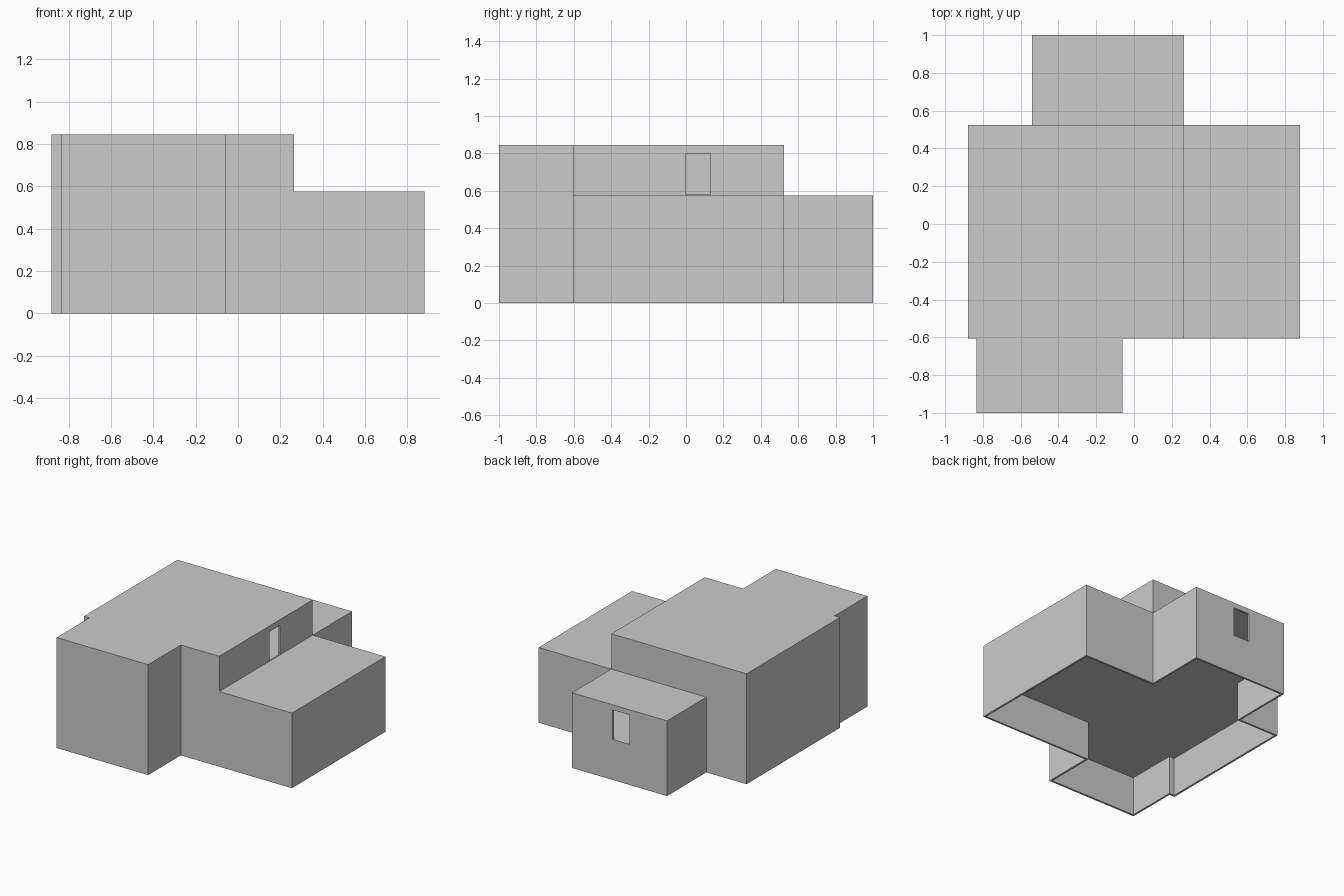
import bpy, bmesh

if "Cube" in bpy.data.objects:
    bpy.data.objects.remove(bpy.data.objects["Cube"])

WALL = 0.015      # wall thickness
ROOF_LOW, ROOF_HIGH = 0.575, 0.845
FLOOR_1, FLOOR_2 = 0.31, 0.58

# footprints, counter-clockwise
LOWER = [(-.88, -.605), (-.835, -.605), (-.835, -1), (-.06, -1), (-.06, -.605),
         (.88, -.605), (.88, .525), (.265, .525), (.265, 1), (-.54, 1),
         (-.54, .525), (-.88, .525)]
UPPER = LOWER[:5] + [(.265, -.605), (.265, .525), (-.88, .525)]


def prism(name, outline, z0, z1):
    bm = bmesh.new()
    base = bm.faces.new([bm.verts.new((x, y, z0)) for x, y in outline])
    top = bmesh.ops.extrude_face_region(bm, geom=[base])
    verts = [g for g in top["geom"] if isinstance(g, bmesh.types.BMVert)]
    bmesh.ops.translate(bm, verts=verts, vec=(0, 0, z1 - z0))
    bmesh.ops.recalc_face_normals(bm, faces=bm.faces)
    mesh = bpy.data.meshes.new(name)
    bm.to_mesh(mesh)
    bm.free()
    ob = bpy.data.objects.new(name, mesh)
    bpy.context.collection.objects.link(ob)
    return ob


def inset(outline, d):
    """Move every edge of a right-angled outline inward by d."""
    sign = lambda v: (v > 1e-6) - (v < -1e-6)
    pts = []
    for i, (x, y) in enumerate(outline):
        px, py = outline[i - 1]
        nx, ny = outline[(i + 1) % len(outline)]
        ox = -sign(y - py) - sign(ny - y)
        oy = sign(x - px) + sign(nx - x)
        pts.append((x + d * ox, y + d * oy))
    return pts


def rect(x0, x1, y0, y1):
    return [(x0, y0), (x1, y0), (x1, y1), (x0, y1)]


def combine(target, other, operation):
    other.hide_render = True
    mod = target.modifiers.new("bool", 'BOOLEAN')
    mod.operation, mod.object, mod.solver = operation, other, 'EXACT'
    bpy.context.view_layer.objects.active = target
    bpy.ops.object.modifier_apply(modifier=mod.name)
    bpy.data.objects.remove(other)


# outer mass: low wings plus tall main block
house = prism("building_shell", LOWER, 0, ROOF_LOW)
combine(house, prism("tall_block", UPPER, 0, ROOF_HIGH), 'UNION')

# hollow storeys, the lowest open underneath
cutters = [
    prism("ground_void", inset(LOWER, WALL), -.1, FLOOR_1 - .01),
    prism("middle_void", inset(LOWER, WALL), FLOOR_1, ROOF_LOW - .01),
    prism("top_void", inset(UPPER, WALL), FLOOR_2, ROOF_HIGH - .01),
    # terrace door and back door openings
    prism("terrace_door", rect(.22, .30, 0, .13), FLOOR_2, .80),
    prism("back_door", rect(-.22, -.08, .95, 1.05), FLOOR_1, .535),
]
for c in cutters:
    combine(house, c, 'DIFFERENCE')
